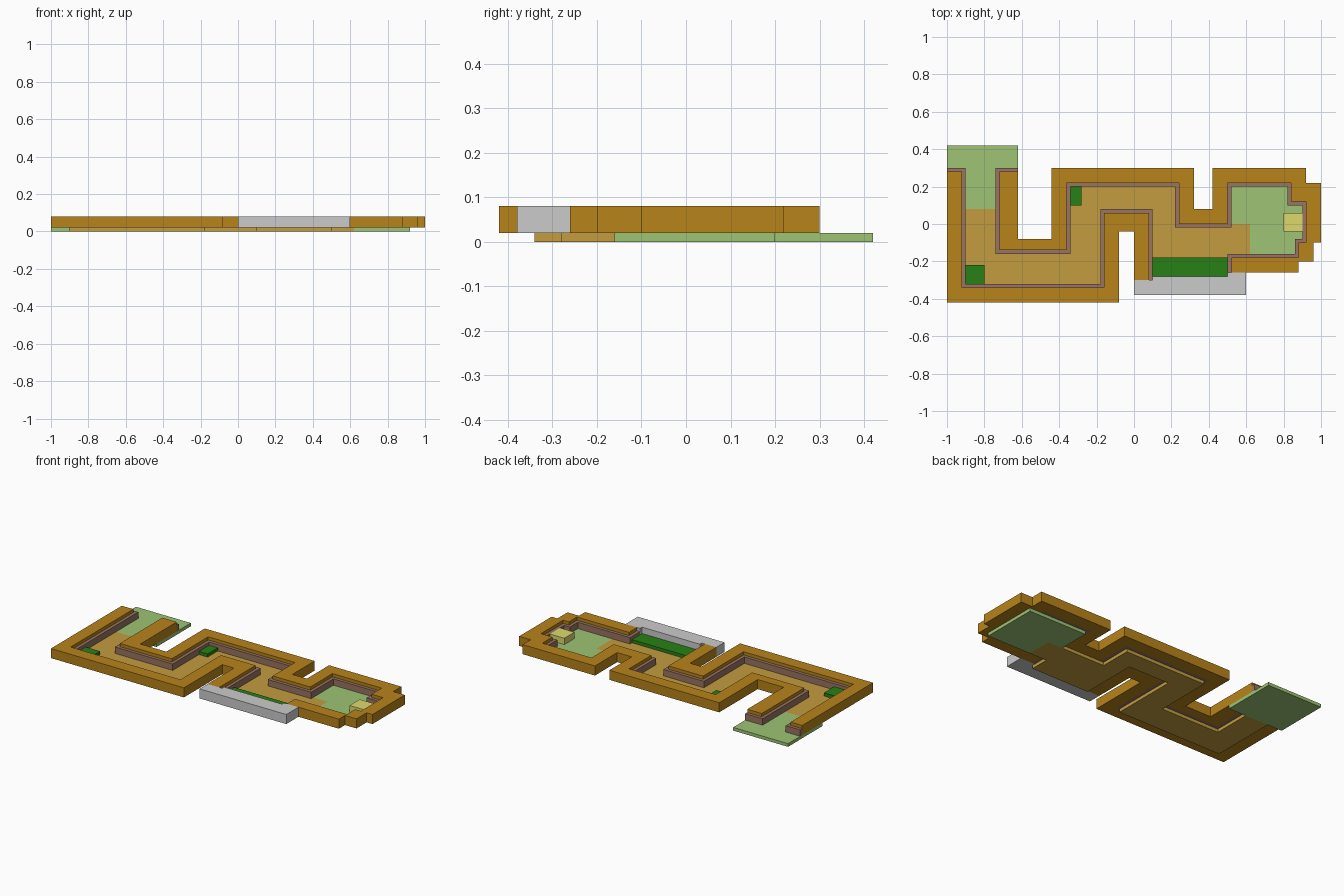
import bpy, bmesh
from mathutils import Vector

if "Cube" in bpy.data.objects:
    bpy.data.objects.remove(bpy.data.objects["Cube"])


def mat(name, *rgb):
    m = bpy.data.materials.new(name)
    m.diffuse_color = [(c / 255) ** 2.2 for c in rgb] + [1]
    m.use_nodes = True
    m.node_tree.nodes["Principled BSDF"].inputs["Base Color"].default_value = m.diffuse_color
    return m


BROWN = mat("brown", 182, 130, 32)
TRIM = mat("trim_brown", 152, 115, 98)
SAND = mat("sand", 193, 155, 65)
LIME = mat("light_green", 157, 194, 116)
GREEN = mat("dark_green", 44, 128, 28)
YELLOW = mat("yellow", 220, 216, 110)


def slab(name, outline, z0, z1, material=None):
    """Extrude a flat outline between two heights."""
    bm = bmesh.new()
    face = bm.faces.new([bm.verts.new((x, y, z0)) for x, y in outline])
    ext = bmesh.ops.extrude_face_region(bm, geom=[face], use_keep_orig=True)
    top = [v for v in ext["geom"] if isinstance(v, bmesh.types.BMVert)]
    bmesh.ops.translate(bm, verts=top, vec=(0, 0, z1 - z0))
    bmesh.ops.recalc_face_normals(bm, faces=bm.faces)
    me = bpy.data.meshes.new(name)
    bm.to_mesh(me)
    bm.free()
    if material:
        me.materials.append(material)
    ob = bpy.data.objects.new(name, me)
    bpy.context.collection.objects.link(ob)
    return ob


def rect(x0, x1, y0, y1):
    return [(x0, y0), (x1, y0), (x1, y1), (x0, y1)]


def offset(line, d):
    """Shift a right-angled polyline sideways (positive is left)."""
    pts = [Vector(p) for p in line]
    normals = [Vector((a.y - b.y, b.x - a.x)).normalized() for a, b in zip(pts, pts[1:])]
    out = []
    for i, p in enumerate(pts):
        near = normals[max(i - 1, 0):i + 1]
        out.append(tuple(p + d * sum(near, Vector((0, 0)))))
    return out


def wall_with_trim(name, outer, inner, d):
    slab(name + "_wall", outer + inner[::-1], 0.02, 0.08, BROWN)
    slab(name + "_trim", inner + offset(inner, d)[::-1], 0.02, 0.06, TRIM)


# Front wall: left side, bottom run and first bend
wall_with_trim(
    "front",
    [(-1, -.42), (-.08, -.42), (-.08, -.04), (0, -.04), (0, -.3)],
    [(-1, .28), (-.92, .28), (-.92, -.34), (-.16, -.34), (-.16, .06), (.08, .06), (.08, -.3)],
    0.02)

# Back wall: second bend and the stepped end room
wall_with_trim(
    "back",
    [(-.62, -.08), (-.44, -.08), (-.44, .3), (.32, .3), (.32, .08), (.42, .08),
     (.42, .3), (.92, .3), (.92, .22), (1, .22), (1, -.1), (.96, -.1),
     (.96, -.2), (.88, -.2), (.88, -.26)],
    [(-.62, .28), (-.72, .28), (-.72, -.14), (-.36, -.14), (-.36, .22), (.24, .22),
     (.24, 0), (.5, 0), (.5, .22), (.84, .22), (.84, .12), (.92, .12), (.92, -.1),
     (.88, -.1), (.88, -.18), (.52, -.18), (.52, -.26)],
    -0.02)

# Grey wall behind the long green block
slab("grey_wall", [(0, -.38), (.6, -.38), (.6, -.26), (.5, -.26), (.5, -.28),
                   (.1, -.28), (.1, -.3), (0, -.3)], 0.02, 0.08)

# Floors
slab("corridor_floor",
     [(-.9, .08), (-.9, -.34), (-.18, -.34), (-.18, .08), (.1, .08), (.1, -.28),
      (.5, -.28), (.5, -.16), (.62, -.16), (.62, 0), (.22, 0), (.22, .2),
      (-.34, .2), (-.34, -.16), (-.74, -.16), (-.74, .08)], 0, 0.02, SAND)
slab("entrance_floor", rect(-1, -.62, .08, .42), 0, 0.02, LIME)
slab("room_floor", [(.52, 0), (.62, 0), (.62, -.16), (.92, -.16), (.92, .2), (.52, .2)],
     0, 0.02, LIME)

# Blocks standing on the floor
slab("corner_block", rect(-.9, -.8, -.32, -.22), 0.02, 0.04, GREEN)
slab("bend_block", rect(-.34, -.28, .1, .2), 0.02, 0.04, GREEN)
slab("long_block", rect(.1, .5, -.28, -.18), 0.02, 0.04, GREEN)
slab("room_block", rect(.8, .9, -.04, .06), 0.02, 0.06, YELLOW)
